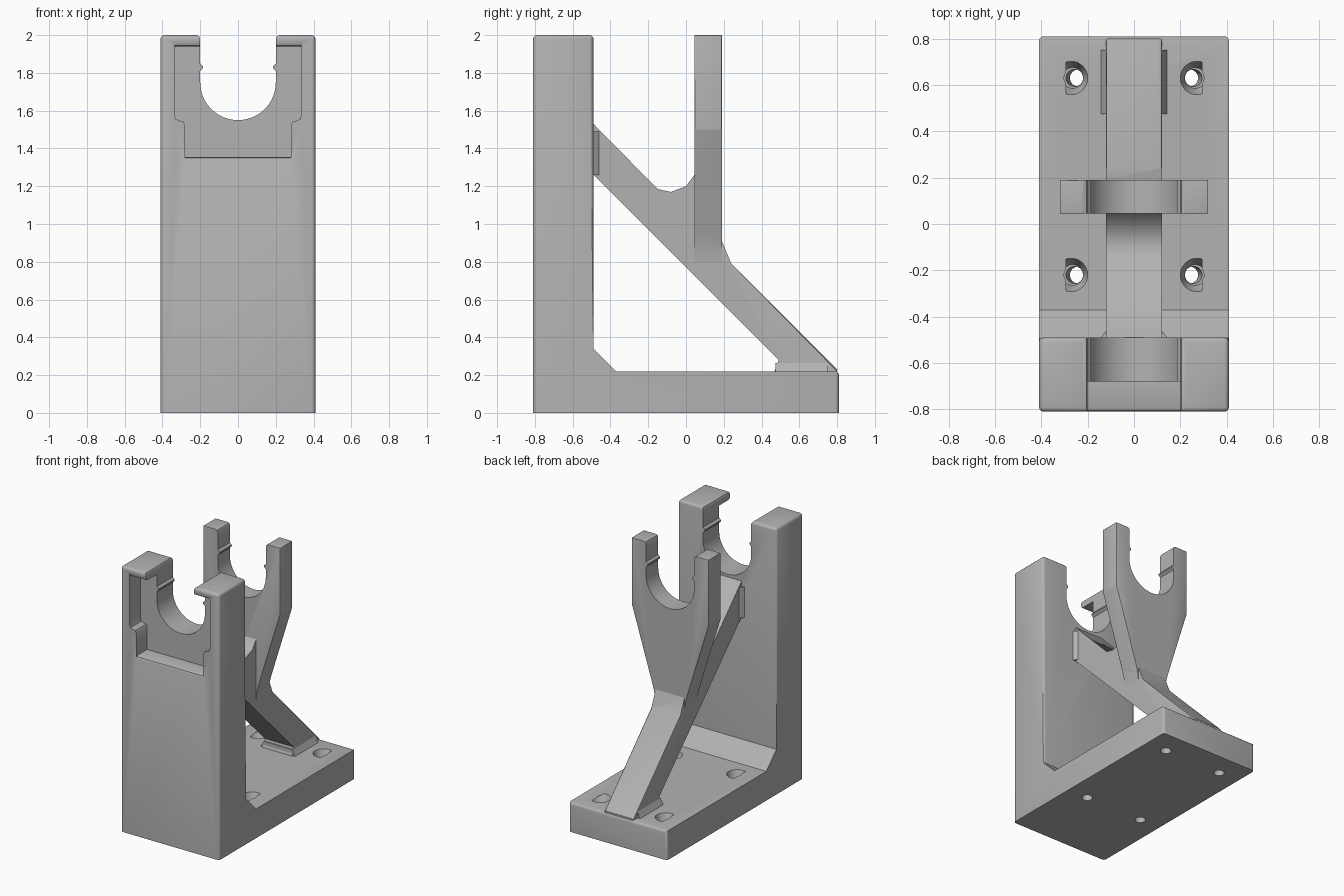
import bpy, bmesh
from math import sin, cos, pi
from mathutils import Matrix, Vector

cube = bpy.data.objects.get("Cube")
if cube:
    bpy.data.objects.remove(cube, do_unlink=True)

grey = bpy.data.materials.new("plain grey")
grey.use_nodes = True
grey.diffuse_color = (0.45, 0.45, 0.45, 1)
grey.node_tree.nodes["Principled BSDF"].inputs["Base Color"].default_value = grey.diffuse_color


def prism(name, pts, axis, lo, hi, bevel_rule=None, width=0.02):
    """Extrude a closed profile along one axis and round the edges that pass the rule."""
    place = {"X": lambda a, b, t: (t, a, b),
             "Y": lambda a, b, t: (a, t, b),
             "Z": lambda a, b, t: (a, b, t)}[axis]
    bm = bmesh.new()
    low = [bm.verts.new(place(a, b, lo)) for a, b in pts]
    high = [bm.verts.new(place(a, b, hi)) for a, b in pts]
    bm.faces.new(low)
    bm.faces.new(high)
    for i in range(len(pts)):
        j = (i + 1) % len(pts)
        bm.faces.new((low[i], low[j], high[j], high[i]))
    bmesh.ops.recalc_face_normals(bm, faces=bm.faces)
    if bevel_rule:
        edges = [e for e in bm.edges if bevel_rule(e.verts[0].co, e.verts[1].co)]
        bmesh.ops.bevel(bm, geom=edges, offset=width, segments=3, profile=0.5,
                        affect="EDGES", clamp_overlap=True)
    return finish(name, bm)


def finish(name, bm):
    mesh = bpy.data.meshes.new(name)
    bm.to_mesh(mesh)
    bm.free()
    mesh.materials.append(grey)
    ob = bpy.data.objects.new(name, mesh)
    bpy.context.collection.objects.link(ob)
    return ob


def cone(name, r_low, r_high, bottom, top):
    bottom, top = Vector(bottom), Vector(top)
    axis = top - bottom
    bm = bmesh.new()
    turn = axis.to_track_quat("Z", "Y").to_matrix().to_4x4()
    bmesh.ops.create_cone(bm, cap_ends=True, segments=32, radius1=r_low, radius2=r_high,
                          depth=axis.length,
                          matrix=Matrix.Translation((bottom + top) / 2) @ turn)
    return finish(name, bm)


def cut(target, cutter):
    bpy.context.view_layer.objects.active = target
    mod = target.modifiers.new("cut", "BOOLEAN")
    mod.operation, mod.solver, mod.object = "DIFFERENCE", "EXACT", cutter
    bpy.ops.object.modifier_apply(modifier=mod.name)
    bpy.data.objects.remove(cutter, do_unlink=True)


def mirrored(half):
    """Complete a right-hand profile with its mirror image."""
    return half + [(-x, z) for x, z in reversed(half)]


# Shared U-shaped slot: rounded mouth, snap ridge, then half circle
R, ZC = 0.2, 1.75
mouth = [(R + 0.02, 2.0), (R + 0.006, 1.994), (R, 1.98)]
ridge = [(R, 1.85), (R - 0.015, 1.835), (R - 0.015, 1.825), (R, 1.81)]
arc = [(R * cos(a), ZC - R * sin(a)) for a in [i * pi / 40 for i in range(20)]]
slot_half = mouth + ridge + arc
slot = mirrored([(R + 0.02, 2.1)] + slot_half + [(0.004, ZC - R)])

# L-shaped body: upright wall and base with a sloped inner corner
W, Y = 0.41, 0.81


def body_edges(a, b):
    upright = abs(a.z - b.z) > 0.15 and abs(a.y - b.y) < 0.01
    end_top = min(a.y, b.y) > 0.8 and min(a.z, b.z) > 0.2
    return upright or min(a.z, b.z) > 1.99 or end_top


body = prism("wall_and_base",
             [(-Y, 0), (Y, 0), (Y, 0.22), (-0.37, 0.22), (-0.49, 0.34), (-0.49, 2), (-Y, 2)],
             "X", -W, W, body_edges)

# Stepped pocket in the front of the wall, with softened lip and sill
pocket = mirrored([(0.335, 1.94), (0.335, 1.575), (0.328, 1.555), (0.31, 1.547),
                   (0.29, 1.543), (0.28, 1.525), (0.28, 1.355)])
cut(body, prism("pocket_cutter", pocket, "Y", -1, -0.68))
for name, z, s, half in (("lip", 1.94, 1, 0.335), ("sill", 1.355, -1, 0.28)):
    curve = [(-0.79, 0), (-0.804, 0.006), (-Y, 0.02), (-0.83, 0.02), (-0.83, -0.01), (-0.79, -0.01)]
    cut(body, prism(name + "_cutter", [(y, z + s * h) for y, h in curve], "X", -half, half))
cut(body, prism("slot_cutter", slot, "Y", -1, -0.4))

# Countersunk screw holes, leaning slightly inward
for sx in (-1, 1):
    for y in (-0.22, 0.63):
        cut(body, cone("shaft_cutter", 0.037, 0.037, (sx * 0.237, y, -0.02), (sx * 0.268, y, 0.25)))
        cut(body, cone("sink_cutter", 0.045, 0.073, (sx * 0.264, y, 0.15), (sx * 0.27, y, 0.222)))

# Diagonal strut
S = 0.12
strut = prism("diagonal_strut",
              [(-0.5, 1.27), (0.49, 0.28), (0.465, 0.21), (0.8, 0.21), (0.8, 0.23),
               (0.24, 0.79), (0.19, 0.91), (0.1, 1.1), (0.045, 1.26), (0, 1.2),
               (-0.08, 1.17), (-0.15, 1.185), (-0.5, 1.54)],
              "X", -S, S,
              lambda a, b: abs(a.x - b.x) < 0.01 and (a - b).length > 0.7
              and a.y + a.z > 0.9 and min(a.y, b.y) > 0.2)

# Small flares where the strut meets the base and the wall
foot = prism("strut_foot", mirrored([(0.145, 0.215), (0.14, 0.225), (S, 0.265)]), "Y", 0.475, 0.75)
root = prism("strut_root", mirrored([(0.145, -0.495), (0.14, -0.485), (S, -0.46)]), "Z", 1.26, 1.49)

# Rear cradle: two arms tapering down onto the strut
outer = [(S, 0.8), (S + 0.004, 0.86), (0.145, 0.94), (0.32, 1.5), (0.32, 2)]
cradle = prism("rear_cradle", mirrored(outer + slot_half + [(0.004, ZC - R)]),
               "Y", 0.045, 0.19,
               lambda a, b: (min(abs(a.x), abs(b.x)) > 0.21 and min(a.z, b.z) > 1.4)
               or (abs(a.y - b.y) < 0.01 and abs(a.z - b.z) > 0.4 and min(abs(a.x), abs(b.x)) > 0.13),
               0.018)

# Smooth the rounded surfaces, keep corners crisp
bpy.ops.object.select_all(action="DESELECT")
for ob in (body, strut, foot, root, cradle):
    ob.select_set(True)
bpy.context.view_layer.objects.active = body
bpy.ops.object.shade_smooth_by_angle(angle=0.6)
